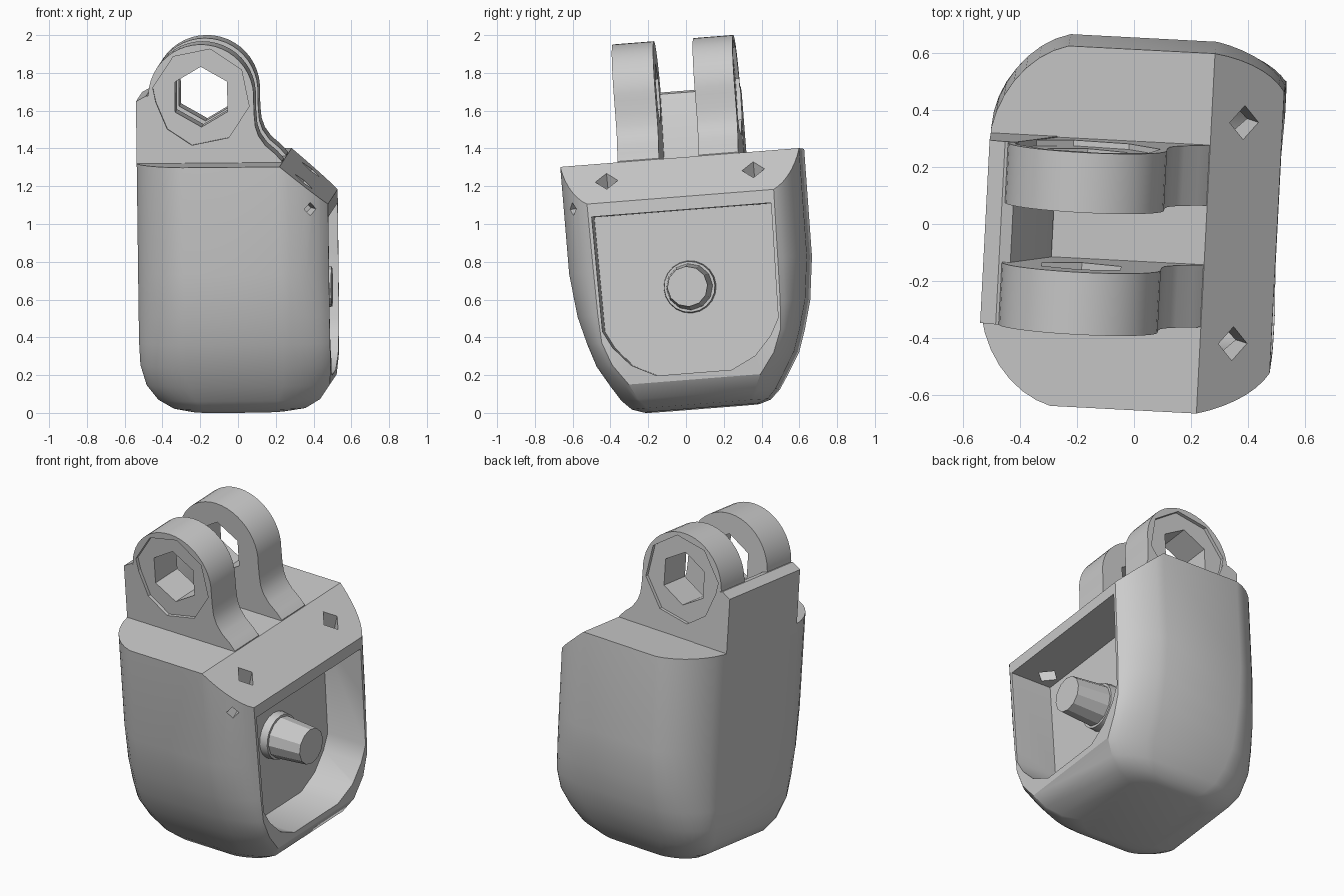
import bpy, bmesh
from math import sin, cos, pi, radians
from mathutils import Matrix, Vector

cube = bpy.data.objects.get("Cube")
if cube:
    bpy.data.objects.remove(cube, do_unlink=True)

GREY = (0.6, 0.6, 0.6, 1)
mat = bpy.data.materials.new("plain grey")
mat.use_nodes = True
mat.diffuse_color = GREY
for node in mat.node_tree.nodes:
    if node.type == 'BSDF_PRINCIPLED':
        node.inputs["Base Color"].default_value = GREY

MID = 0.015  # centre line of the part across y
parts = []


def finish(name, bm):
    bmesh.ops.recalc_face_normals(bm, faces=bm.faces[:])
    mesh = bpy.data.meshes.new(name)
    bm.to_mesh(mesh)
    bm.free()
    mesh.materials.append(mat)
    obj = bpy.data.objects.new(name, mesh)
    bpy.context.collection.objects.link(obj)
    return obj


def loft(name, rings):
    bm = bmesh.new()
    loops = [[bm.verts.new(p) for p in ring] for ring in rings]
    n = len(loops[0])
    for a, b in zip(loops, loops[1:]):
        for i in range(n):
            j = (i + 1) % n
            bm.faces.new((a[i], a[j], b[j], b[i]))
    bm.faces.new(loops[0])
    bm.faces.new(loops[-1])
    return finish(name, bm)


def prism(name, profile, axis, start, end):
    def place(p, q, t):
        return (t, p, q) if axis == 'x' else (p, t, q)
    return loft(name, [[place(p, q, t) for p, q in profile] for t in (start, end)])


def cone(name, centre, direction, r1, r2, depth, sides, spin=0):
    bm = bmesh.new()
    turn = Vector(direction).to_track_quat('Z', 'Y').to_matrix().to_4x4()
    bmesh.ops.create_cone(bm, cap_ends=True, segments=sides, radius1=r1, radius2=r2, depth=depth,
                          matrix=Matrix.Translation(centre) @ turn @ Matrix.Rotation(spin, 4, 'Z'))
    return finish(name, bm)


def cut(obj, *cutters):
    for cutter in cutters:
        cutter.hide_render = True
        mod = obj.modifiers.new("cut", 'BOOLEAN')
        mod.operation = 'DIFFERENCE'
        mod.solver = 'EXACT'
        mod.object = cutter
        bpy.context.view_layer.objects.active = obj
        bpy.ops.object.modifier_apply(modifier=mod.name)
        bpy.data.objects.remove(cutter, do_unlink=True)


def corner(end, knee, flat, half, bulge, steps=7):
    """Corner from the flat end to the long side, between a chamfer and an ellipse."""
    points = []
    for i in range(steps + 1):
        f = i / steps
        across = (1 - bulge) * (1 - f) + bulge * cos(f * pi / 2)
        along = (1 - bulge) * f + bulge * sin(f * pi / 2)
        points.append((knee + (end - knee) * across, flat + (half - flat) * along))
    return points


def outline(z, left, right, half, left_flat, right_flat):
    side = corner(left, left * 0.5, left_flat, half, 0.7)
    side += reversed(corner(right, right * 0.51, right_flat, half, 0.55))
    return ([(x, MID + y, z) for x, y in side] +
            [(x, MID - y, z) for x, y in reversed(side)])


# Housing: height, left end, right end, half width, half flats at each end
body = loft("housing", [outline(*s) for s in (
    (0.02, -0.25, 0.25, 0.30, 0.20, 0.22),
    (0.04, -0.34, 0.36, 0.36, 0.23, 0.27),
    (0.09, -0.42, 0.44, 0.41, 0.26, 0.31),
    (0.17, -0.48, 0.495, 0.46, 0.28, 0.35),
    (0.28, -0.51, 0.505, 0.525, 0.31, 0.43),
    (0.40, -0.515, 0.505, 0.565, 0.32, 0.475),
    (0.55, -0.515, 0.505, 0.605, 0.33, 0.485),
    (0.78, -0.515, 0.505, 0.632, 0.33, 0.49),
    (1.35, -0.515, 0.505, 0.635, 0.33, 0.50))])

# Sloped shoulder, open cavity and screw holes
FLOOR = 0.235
slope = prism("slope_cutter", [(0.157, 1.435), (0.6, 1.059), (0.6, 1.6), (0.157, 1.6)], 'y', -1, 1)
half = [(0.477, 1.07), (0.467, 0.46), (0.42, 0.37), (0.33, 0.27), (0.2, 0.205)]
opening = [(MID + y, z) for y, z in half] + [(MID - y, z) for y, z in reversed(half)]
cavity = prism("cavity_cutter", opening, 'x', FLOOR, 0.8)
holes = [cone("screw_cutter", (0.37, MID + s * 0.39, 1.25), (0.3, 0, 1), 0.06, 0.06, 0.5, 4)
         for s in (-1, 1)]
holes.append(cone("side_screw_cutter", (0.41, -0.55, 1.12), (0.4, -1, 0), 0.035, 0.035, 0.16, 4))
cut(body, slope, cavity, *holes)
parts.append(body)

# Upright stop plate behind the lugs
parts.append(prism("stop_plate", [(-0.515, 1.3), (-0.515, 1.68), (-0.46, 1.71), (-0.42, 1.70),
                                  (-0.28, 1.36), (-0.28, 1.3)], 'y', MID - 0.33, MID + 0.315))

# Pair of hinge lugs with hexagonal bores and shallow outer recesses
CX, CZ, R = -0.17, 1.70, 0.28
lug_profile = [(-0.5, 1.3), (-0.5, 1.6)]
for i in range(25):
    a = radians(185 - i * 190 / 24)
    lug_profile.append((CX + R * cos(a), CZ + R * sin(a)))
lug_profile += [(0.111, 1.60), (0.116, 1.54), (0.133, 1.49), (0.168, 1.44),
                (0.22, 1.395), (0.255, 1.355), (0.255, 1.3)]
for side, label, inner, outer in ((-1, "front", 0.11, 0.33), (1, "back", 0.1, 0.312)):
    lug = prism(label + "_lug", lug_profile, 'y', MID + side * inner, MID + side * outer)
    bore = cone("bore_cutter", (CX, MID + side * 0.2, CZ), (0, 1, 0), 0.16, 0.16, 0.6, 6)
    recess = cone("recess_cutter", (CX, MID + side * (outer + 0.03), CZ), (0, 1, 0),
                  0.26, 0.26, 0.1, 8, 0.2)
    cut(lug, bore, recess)
    parts.append(lug)

# Tapered peg and its collar inside the cavity
PEG_Z = 0.663
parts.append(cone("peg_collar", (FLOOR + 0.02, MID, PEG_Z), (1, 0, 0), 0.14, 0.135, 0.06, 20))
parts.append(cone("peg", (FLOOR + 0.125, MID, PEG_Z), (1, 0, 0), 0.128, 0.107, 0.27, 12))

# The whole piece leans slightly
pivot = Matrix.Translation((0, 0, 0.9))
lean = (pivot @ Matrix.Rotation(radians(-3), 4, 'Z') @ Matrix.Rotation(radians(-0.5), 4, 'Y')
        @ Matrix.Rotation(radians(4.5), 4, 'X') @ pivot.inverted())
bpy.ops.object.select_all(action='DESELECT')
for obj in parts:
    obj.data.transform(lean)
    obj.select_set(True)
bpy.context.view_layer.objects.active = body
bpy.ops.object.shade_smooth_by_angle(angle=radians(28))
